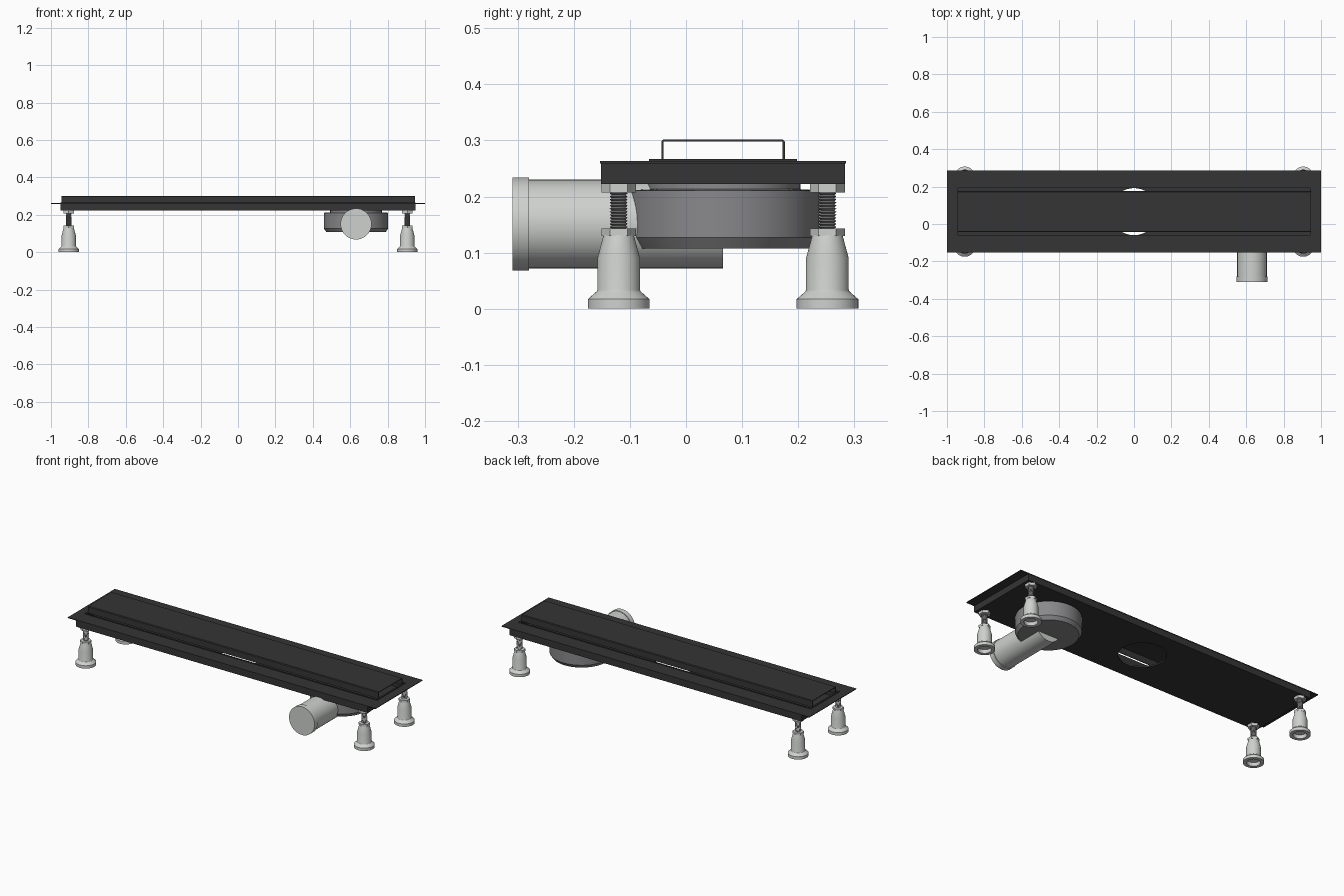
import bpy, bmesh, math
from mathutils import Matrix, Vector

if "Cube" in bpy.data.objects:
    bpy.data.objects.remove(bpy.data.objects["Cube"], do_unlink=True)


def material(name, rgb):
    m = bpy.data.materials.new(name)
    m.use_nodes = True
    m.diffuse_color = (*rgb, 1)
    m.node_tree.nodes["Principled BSDF"].inputs["Base Color"].default_value = (*rgb, 1)
    return m


BLACK = material("matt black", (0.035, 0.035, 0.035))
LIGHT = material("light grey plastic", (0.62, 0.64, 0.62))
MID = material("mid grey plastic", (0.25, 0.25, 0.26))
CY = 0.066          # centre line of the channel


def finish(name, bm, mat, smooth=False):
    bmesh.ops.recalc_face_normals(bm, faces=bm.faces)
    me = bpy.data.meshes.new(name)
    bm.to_mesh(me)
    bm.free()
    me.materials.append(mat)
    ob = bpy.data.objects.new(name, me)
    bpy.context.collection.objects.link(ob)
    bpy.ops.object.select_all(action="DESELECT")
    bpy.context.view_layer.objects.active = ob
    ob.select_set(True)
    if smooth:
        bpy.ops.object.shade_smooth_by_angle(angle=math.radians(30))
    return ob


def box(name, half_x, half_y, z0, z1, mat):
    bm = bmesh.new()
    bmesh.ops.create_cube(bm, size=1)
    bmesh.ops.scale(bm, vec=(2 * half_x, 2 * half_y, z1 - z0), verts=bm.verts)
    bmesh.ops.translate(bm, vec=(0, CY, (z0 + z1) / 2), verts=bm.verts)
    return finish(name, bm, mat)


def lathe(name, profile, mat, place, sides=40):
    """Spin a (radius, height) profile about z, then place it."""
    bm = bmesh.new()
    pts = [bm.verts.new((r, 0, z)) for r, z in profile]
    edges = [bm.edges.new(p) for p in zip(pts, pts[1:])]
    bmesh.ops.spin(bm, geom=pts + edges, cent=(0, 0, 0), axis=(0, 0, 1),
                   angle=2 * math.pi, steps=sides)
    bmesh.ops.remove_doubles(bm, verts=bm.verts, dist=1e-5)
    bm.transform(place)
    return finish(name, bm, mat, True)


def cut(ob, cutter):
    cutter.hide_render = True
    mod = ob.modifiers.new("cut", "BOOLEAN")
    mod.operation = "DIFFERENCE"
    mod.object = cutter
    bpy.context.view_layer.objects.active = ob
    bpy.ops.object.modifier_apply(modifier=mod.name)


# Channel tray: body, end flanges and raised lip share one long opening
body = box("channel_body", 0.948, 0.2175, 0.222, 0.262, BLACK)
flange = box("top_flange", 1.0, 0.219, 0.259, 0.263, BLACK)
lip = box("opening_lip", 0.95, 0.132, 0.2605, 0.267, BLACK)
opening = box("opening_cutter", 0.94, 0.126, 0.231, 0.4, BLACK)
hole = lathe("hole_cutter", [(0, 0.1), (0.126, 0.1), (0.126, 0.25), (0, 0.25)],
             BLACK, Matrix.Translation((0, CY, 0)))
for part in (body, flange, lip):
    cut(part, opening)
cut(body, hole)
for cutter in (opening, hole):
    bpy.data.objects.remove(cutter, do_unlink=True)

# Cover: inverted sheet channel with softened bends and open ends
half, top, low, t, c = 0.11, 0.302, 0.262, 0.004, 0.004
outer = [(-half, low), (-half, top - c), (c - half, top),
         (half - c, top), (half, top - c), (half, low)]
inner = [(half - t, low), (half - t, top - t), (t - half, top - t), (t - half, low)]
bm = bmesh.new()
face = bm.faces.new([bm.verts.new((-0.945, y + CY, z)) for y, z in outer + inner])
ext = bmesh.ops.extrude_face_region(bm, geom=[face], use_keep_orig=True)
bmesh.ops.translate(bm, vec=(1.89, 0, 0),
                    verts=[v for v in ext["geom"] if isinstance(v, bmesh.types.BMVert)])
finish("cover", bm, BLACK)

# Trap cup under the channel
TRAP = Matrix.Translation((0.631, CY, 0))
lathe("trap_cup", [(0, 0.107), (0.158, 0.107), (0.172, 0.127), (0.172, 0.211),
                   (0.138, 0.213), (0.138, 0.224), (0, 0.224)], MID, TRAP, 64)

# Outlet pipe with end collar, running to the front
PIPE = Matrix.Translation((0.631, CY, 0.151)) @ Matrix.Rotation(math.pi / 2, 4, "X")
lathe("outlet_pipe", [(0, 0), (0.079, 0), (0.079, 0.346), (0.083, 0.346),
                      (0.083, 0.375), (0, 0.375)], LIGHT, PIPE, 48)

# Adjustable feet: hollow base, hex nuts and threaded rod
foot = [(0, 0.02), (0.033, 0.02), (0.036, 0), (0.055, 0), (0.055, 0.017),
        (0.039, 0.031), (0.038, 0.034), (0.038, 0.09), (0.027, 0.131), (0, 0.131)]
TURNS = 12
rod = [(0, 0.128)]
for i in range(TURNS):
    z = 0.143 + 0.065 * i / TURNS
    rod += [(0.0125, z), (0.016, z + 0.0027)]
rod += [(0.0125, 0.208), (0, 0.224)]
for sx, side in ((-1, "right"), (1, "left")):
    for y, end in ((-0.12, "front"), (0.252, "back")):
        place = Matrix.Translation((sx * 0.905, y, 0))
        tag = f"{end}_{side}"
        lathe("foot_" + tag, foot, LIGHT, place)
        lathe("rod_" + tag, rod, MID, place, 20)
        for label, z0, z1 in (("lower_nut_", 0.13, 0.143), ("upper_nut_", 0.207, 0.223)):
            turn = place @ Matrix.Rotation(math.pi / 6, 4, "Z")
            lathe(label + tag, [(0, z0), (0.031, z0), (0.031, z1), (0, z1)],
                  LIGHT, turn, 6)
